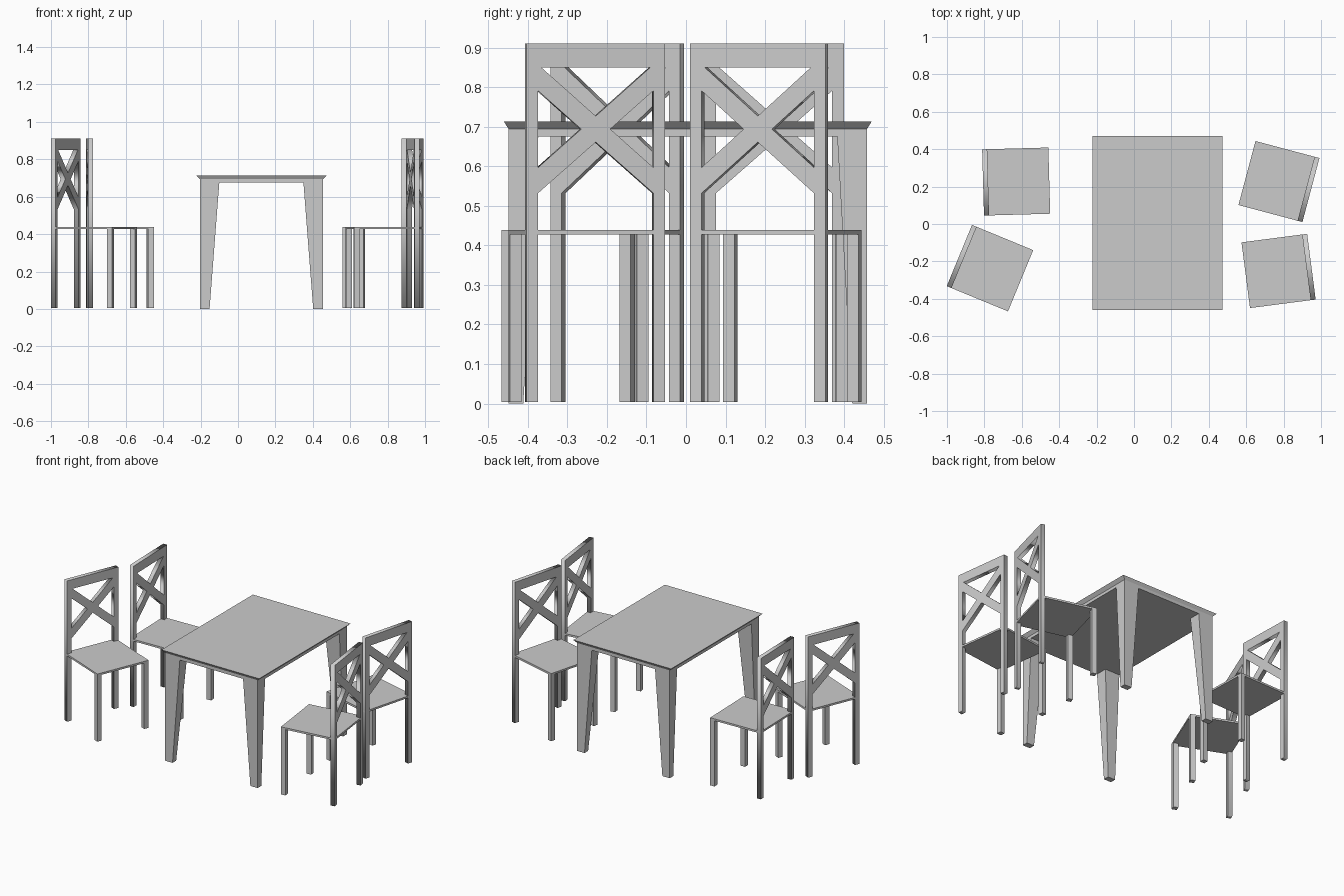
import bpy
import math
from mathutils import Matrix, Vector

if "Cube" in bpy.data.objects:
    bpy.data.objects.remove(bpy.data.objects["Cube"])


def link(name, mesh, matrix):
    ob = bpy.data.objects.new(name, mesh)
    ob.matrix_world = matrix
    bpy.context.collection.objects.link(ob)
    return ob


def block(name, low, high, z0, z1):
    """Box or tapered block between two rectangles (x0, x1, y0, y1)."""
    verts = []
    for (x0, x1, y0, y1), z in ((low, z0), (high, z1)):
        verts += [(x0, y0, z), (x1, y0, z), (x1, y1, z), (x0, y1, z)]
    faces = [(3, 2, 1, 0), (4, 5, 6, 7)]
    faces += [(i, (i + 1) % 4, (i + 1) % 4 + 4, i + 4) for i in range(4)]
    mesh = bpy.data.meshes.new(name)
    mesh.from_pydata(verts, [], faces)
    return mesh


def plate(name, loops, thickness):
    """Flat plate cut from an outline with holes."""
    curve = bpy.data.curves.new(name, 'CURVE')
    curve.dimensions = '2D'
    curve.fill_mode = 'BOTH'
    curve.extrude = thickness / 2
    for loop in loops:
        spline = curve.splines.new('POLY')
        spline.points.add(len(loop) - 1)
        for point, (x, y) in zip(spline.points, loop):
            point.co = (x, y, 0, 1)
        spline.use_cyclic_u = True
    helper = bpy.data.objects.new(name, curve)
    bpy.context.collection.objects.link(helper)
    deps = bpy.context.evaluated_depsgraph_get()
    mesh = bpy.data.meshes.new_from_object(helper.evaluated_get(deps))
    bpy.data.objects.remove(helper)
    # stand the plate up: width along y, height along z
    mesh.transform(Matrix(((0, 0, 1, 0), (1, 0, 0, 0), (0, 1, 0, 0), (0, 0, 0, 1))))
    return mesh


# Table: bevelled top, shallow apron, four tapered legs
table = Matrix.Translation((0.125, 0.0045, 0))
OX, OY = 0.329, 0.453
apron = (-OX, OX, -OY, OY)
link("table_top", block("table_top", apron, (-0.348, 0.348, -0.465, 0.465), 0.694, 0.713), table)
link("table_apron", block("table_apron", apron, apron, 0.675, 0.694), table)
for sx in (-1, 1):
    for sy in (-1, 1):
        rects = []
        for ix, iy in ((0.277, 0.416), (0.225, 0.378)):
            rects.append((*sorted((sx * ix, sx * OX)), *sorted((sy * iy, sy * OY))))
        link("table_leg", block("table_leg", *rects, 0, 0.675), table)

# Chair parts, back towards local +x
H, P, D, FOOT = 0.177, 0.147, 0.027, 0.004
back = plate("chair_back", [
    [(-H, FOOT), (-H, 0.91), (H, 0.91), (H, FOOT), (P, FOOT), (P, 0.532),
     (0, 0.661), (-P, 0.532), (-P, FOOT)],
    [(-P, 0.791), (-P, 0.597), (-0.037, 0.694)],
    [(P, 0.791), (P, 0.597), (0.037, 0.694)],
    [(-0.139, 0.85), (0.139, 0.85), (0, 0.727)],
], D)
square = (-H, H, -H, H)
seat = block("chair_seat", square, square, 0.427, 0.439)
foot = (-H, -H + 0.03, -0.015, 0.015)
front_leg = block("chair_front_leg", foot, foot, FOOT, 0.427)

# Four chairs: position and turn
for x, y, angle in ((0.773, -0.251, 7.4), (0.775, 0.227, -14.9),
                    (-0.63, 0.227, 181.6), (-0.77, -0.236, 157.6)):
    chair = Matrix.Translation((x, y, 0)) @ Matrix.Rotation(math.radians(angle), 4, 'Z')
    link("chair_seat", seat, chair)
    link("chair_back", back, chair @ Matrix.Translation((H - D / 2, 0, 0)))
    for side in (-1, 1):
        link("chair_front_leg", front_leg, chair @ Matrix.Translation((0, side * (H - 0.015), 0)))
